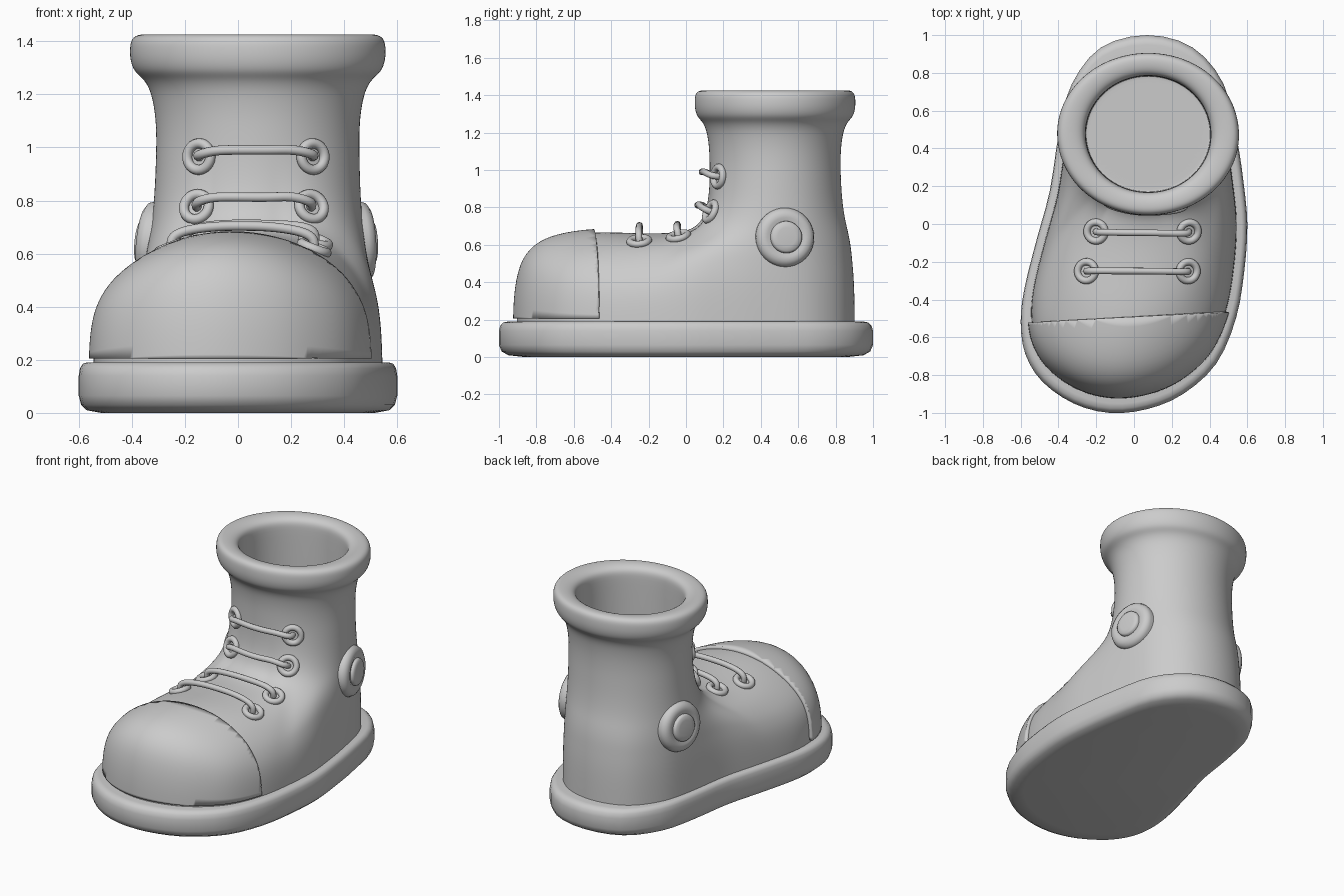
import bpy, bmesh, math
from mathutils import Vector
from mathutils.bvhtree import BVHTree

if "Cube" in bpy.data.objects:
    bpy.data.objects.remove(bpy.data.objects["Cube"])

CX, CY = 0.075, 0.477          # centre of the ankle shaft
RX, RY = 0.385, 0.355

# Sole outline seen from above, counter-clockwise
CTRL = [(.07, 1), (-.175, .935), (-.33, .74), (-.395, .5), (-.445, .18), (-.515, -.08),
        (-.58, -.34), (-.6, -.52), (-.575, -.69), (-.485, -.835), (-.32, -.95), (-.13, -1),
        (.07, -.98), (.26, -.9), (.435, -.74), (.54, -.5), (.585, -.24), (.6, 0),
        (.58, .22), (.545, .45), (.475, .74), (.31, .935)]


def closed_spline(pts, steps):
    out, n = [], len(pts)
    for i in range(n):
        a, b, c, d = (Vector(pts[(i + k) % n]) for k in (-1, 0, 1, 2))
        for s in range(steps):
            t = s / steps
            out.append(0.5 * (2 * b + (c - a) * t + (2 * a - 5 * b + 4 * c - d) * t * t
                              + (3 * b - a - 3 * c + d) * t ** 3))
    return out


def finish(name, mesh, angle=None):
    obj = bpy.data.objects.new(name, mesh)
    bpy.context.collection.objects.link(obj)
    for p in mesh.polygons:
        p.use_smooth = True
    if angle:
        bpy.ops.object.select_all(action='DESELECT')
        obj.select_set(True)
        bpy.context.view_layer.objects.active = obj
        bpy.ops.object.shade_smooth_by_angle(angle=math.radians(angle))
    return obj


def loft(name, rings, cap_start=False, cap_end=False, angle=None):
    n = len(rings[0])
    verts = [tuple(v) for r in rings for v in r]
    faces = [(k * n + i, k * n + (i + 1) % n, (k + 1) * n + (i + 1) % n, (k + 1) * n + i)
             for k in range(len(rings) - 1) for i in range(n)]
    if cap_start:
        faces.append(tuple(reversed(range(n))))
    if cap_end:
        faces.append(tuple(range((len(rings) - 1) * n, len(rings) * n)))
    mesh = bpy.data.meshes.new(name)
    mesh.from_pydata(verts, [], faces)
    return finish(name, mesh, angle)


outline = closed_spline(CTRL, 3)

# Sole
sole_profile = [(.86, 0), (.95, .01), (.985, .03), (1, .065), (1, .14), (.992, .168),
                (.975, .185), (.95, .19), (.85, .19)]
loft("sole", [[(p.x * s, p.y * s, z) for p in outline] for s, z in sole_profile], True, True, 50)

# Upper: each column climbs from the sole to the shaft; (inward fraction, height) pairs
TOE = [(0, .12), (0, .32), (.03, .5), (.1, .59), (.2, .64), (.4, .672), (.6, .662), (.8, .66),
       (.92, .68), (.98, .76), (1, .9), (1, 1.02)]
HEEL = [(0, .12), (.03, .32), (.1, .42), (.2, .5), (.28, .57), (.38, .63), (.5, .69),
        (.64, .75), (.78, .82), (.9, .9), (.97, .98), (1, 1.04)]
# Rolled cuff and inner lining: (radius offset, height)
CUFF = [(.003, 1.11), (.012, 1.17), (.025, 1.22), (.05, 1.26), (.085, 1.285), (.1, 1.33),
        (.101, 1.37), (.097, 1.405), (.075, 1.425), (.03, 1.427), (-.01, 1.42), (-.037, 1.405),
        (-.05, 1.38), (-.052, 1.33), (-.052, .8), (-.052, .23), (-.052, .22), (-.07, .22)]
centre = Vector((CX, CY))
columns = []
for p in outline:
    base = Vector((p.x * .91, p.y * .905))
    u = (base - centre).normalized()

    def shaft(d):
        return centre + u / math.hypot(u.x / (RX + d), u.y / (RY - .005 + .8 * d))
    top = shaft(0)
    reach = max(0, (base - centre).length - (top - centre).length)
    w = min(1, reach / .9) ** .7
    col = []
    for (s0, z0), (s1, z1) in zip(TOE, HEEL):
        s = s0 * w + s1 * (1 - w)
        q = base.lerp(top, s)
        z = z0 * w + z1 * (1 - w)
        # Arch the foot across its width, fading out toward the shaft
        t = (q.x - .055 - .16 * q.y) / .53
        fade = min(1, reach / .5) * (1 - s ** 3)
        if z > .19:
            z = .19 + (z - .19) * (1 - .45 * t * t * fade)
        col.append((q.x, q.y, z))
    for d, z in CUFF:
        q = shaft(d)
        col.append((q.x, q.y, z))
    columns.append(col)
upper = loft("upper_with_cuff", list(zip(*columns)), False, True)
sub = upper.modifiers.new("smooth", 'SUBSURF')
sub.levels = sub.render_levels = 2

# Toe cap: front of the upper, cut off and thickened
deps = bpy.context.evaluated_depsgraph_get()
skin = bpy.data.meshes.new_from_object(upper.evaluated_get(deps))
bm = bmesh.new()
bm.from_mesh(skin)
bvh = BVHTree.FromBMesh(bm)
for co, no in (((0, -.49, 0), (-.056, 1, 0)), ((0, 0, .205), (0, 0, -1))):
    bmesh.ops.bisect_plane(bm, geom=bm.verts[:] + bm.edges[:] + bm.faces[:],
                           plane_co=co, plane_no=no, clear_outer=True)
bmesh.ops.remove_doubles(bm, verts=bm.verts[:], dist=.004)
bm.to_mesh(skin)
bm.free()
cap = finish("toe_cap", skin, 40)
sol = cap.modifiers.new("thickness", 'SOLIDIFY')
sol.thickness, sol.offset = .03, .3


def hit(origin, direction):
    loc, nor, _, _ = bvh.ray_cast(Vector(origin), Vector(direction))
    return loc, (nor if nor.dot(Vector(direction)) < 0 else -nor)


# Eyelets and laces: two rows on the shaft, two on the instep
rows = [(-.145, .28, None, .965), (-.155, .275, None, .775),
        (-.2, .29, -.04, None), (-.25, .285, -.25, None)]
for i, (x0, x1, y, z) in enumerate(rows):
    def spot(x):
        return hit((x, -2, z), (0, 1, 0)) if y is None else hit((x, y, 2), (0, 0, -1))
    for side, x in (("left", x0), ("right", x1)):
        loc, nor = spot(x)
        bpy.ops.mesh.primitive_torus_add(major_radius=.05, minor_radius=.019, major_segments=32,
                                         minor_segments=12, location=loc + nor * .005,
                                         rotation=nor.to_track_quat('Z', 'Y').to_euler())
        eye = bpy.context.object
        eye.name = f"eyelet_{side}_{i + 1}"
        bpy.ops.object.shade_smooth()
    path = []
    for f, off in ((0, -.02), (0, .025), (.04, .05), (.18, .05), (.35, .045), (.5, .042),
                   (.65, .045), (.82, .05), (.96, .05), (1, .025), (1, -.02)):
        loc, nor = spot(x0 + (x1 - x0) * f)
        co = loc + nor * off
        if y is None:                       # shaft laces rise a little between the eyelets
            co.z += .025 * min(1, 6 * f, 6 * (1 - f))
        path.append(co)
    cu = bpy.data.curves.new(f"lace_{i + 1}", 'CURVE')
    cu.dimensions = '3D'
    cu.bevel_depth, cu.bevel_resolution, cu.resolution_u = .018, 3, 4
    sp = cu.splines.new('NURBS')
    sp.points.add(len(path) - 1)
    for pt, co in zip(sp.points, path):
        pt.co = (*co, 1)
    sp.order_u, sp.use_endpoint_u = 4, True
    bpy.context.collection.objects.link(bpy.data.objects.new(f"lace_{i + 1}", cu))

# Round ankle patches on both sides
patch = [(.158, -.05), (.158, 0), (.15, .02), (.13, .033), (.105, .036), (.09, .03), (.086, .03),
         (.084, .042), (.075, .05), (.05, .053)]
for side, sx in (("left", -1), ("right", 1)):
    loc, nor = hit((sx * 2, .53, .64), (-sx, 0, 0))
    rings = [[(r * math.cos(a * math.pi / 20), r * math.sin(a * math.pi / 20), h)
              for a in range(40)] for r, h in patch]
    obj = loft("ankle_patch_" + side, rings, True, True, 50)
    obj.location = loc
    obj.rotation_euler = nor.to_track_quat('Z', 'Y').to_euler()
